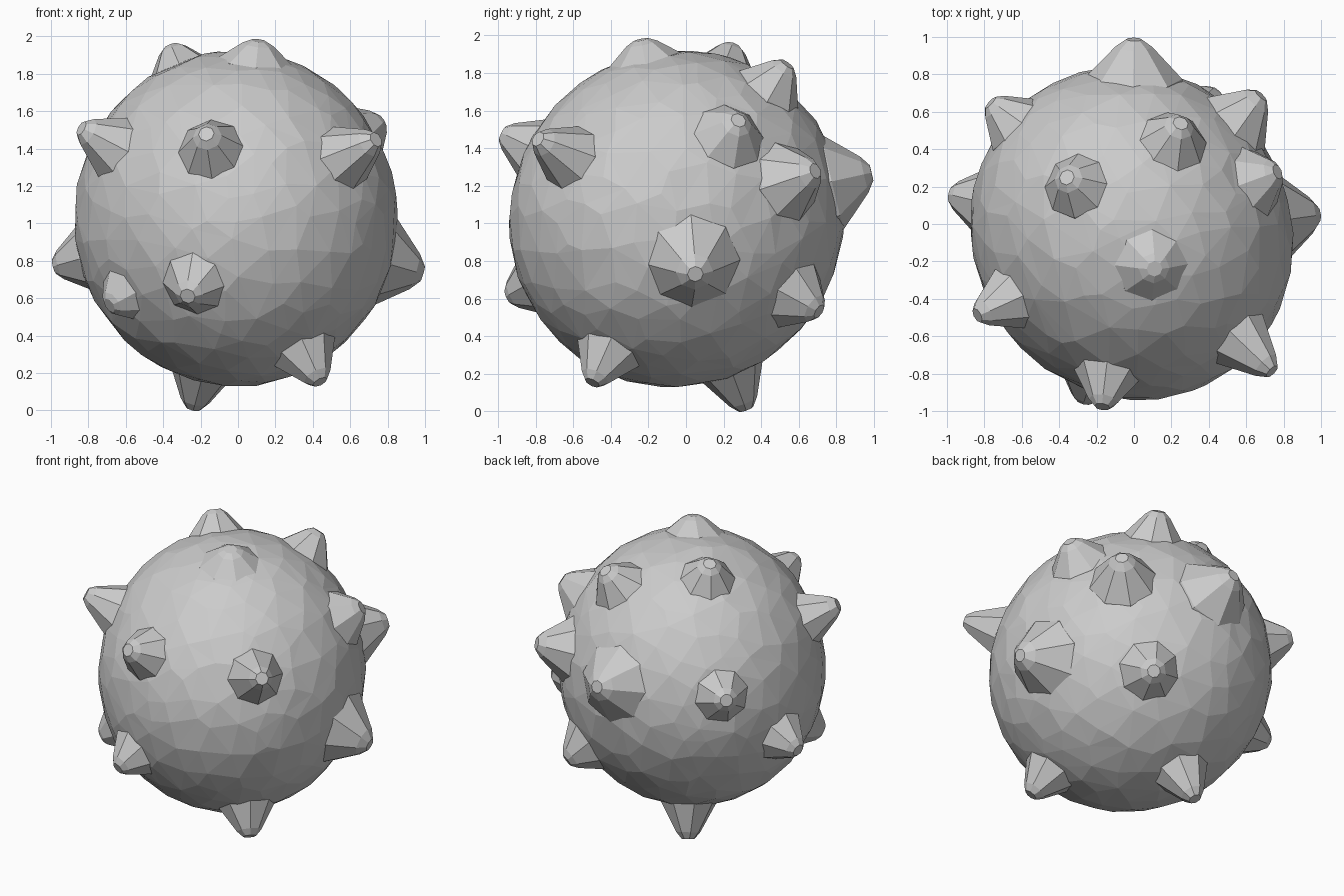
import bpy, bmesh, random
from math import sin, cos, pi, sqrt
from mathutils import Vector

if "Cube" in bpy.data.objects:
    bpy.data.objects.remove(bpy.data.objects["Cube"])

random.seed(4)
CENTRE = Vector((-0.012, -0.048, 1.025))
RADII = Vector((0.864, 0.892, 0.898))


# Distance from the centre to the body surface along a direction
def surface_distance(n):
    base = 1 / Vector(n[k] / RADII[k] for k in range(3)).length
    return base - 0.05 * n.x * n.y + 0.02 * n.y * n.z


def add_object(name, bm):
    bmesh.ops.recalc_face_normals(bm, faces=bm.faces)
    mesh = bpy.data.meshes.new(name)
    bm.to_mesh(mesh)
    bm.free()
    ob = bpy.data.objects.new(name, mesh)
    bpy.context.collection.objects.link(ob)
    return ob


# Faceted, slightly irregular round body
bm = bmesh.new()
bmesh.ops.create_icosphere(bm, subdivisions=4, radius=1)
for v in bm.verts:
    jitter = Vector([random.uniform(-0.03, 0.03) for _ in range(3)])
    n = (v.co + jitter).normalized()
    v.co = CENTRE + n * surface_distance(n) * random.uniform(0.994, 1.003)
body = add_object("body", bm)
dec = body.modifiers.new("irregular_facets", 'DECIMATE')
dec.ratio = 0.55


# Blunt eight-sided spike: tip position and radius where it meets the body
def spike(i, tip, radius):
    axis = Vector(tip) - CENTRE
    length = axis.length
    axis.normalize()
    foot = sqrt(surface_distance(axis) ** 2 - radius ** 2) - 0.008
    shoulder = foot + 0.8 * (length - foot)
    rings = [(foot - 0.06, radius * 1.06),
             (foot, radius),
             (shoulder, 0.045 + 0.25 * (radius - 0.045)),
             (length - 0.003, 0.042)]
    side = axis.orthogonal().normalized()
    up = axis.cross(side)
    bm = bmesh.new()
    loops = []
    for d, r in rings:
        loops.append([bm.verts.new(CENTRE + axis * d
                                   + (side * cos(a) + up * sin(a)) * r)
                      for a in (k * pi / 4 for k in range(8))])
    for lo, hi in zip(loops, loops[1:]):
        for k in range(8):
            bm.faces.new((lo[k], lo[k - 1], hi[k - 1], hi[k]))
    bm.faces.new(loops[0])
    bm.faces.new(loops[-1])
    add_object(f"spike_{i:02d}", bm)


SPIKES = [
    # front
    ((-0.17, -0.98, 1.48), 0.18), ((0.74, -0.79, 1.45), 0.18),
    ((-0.27, -0.95, 0.61), 0.18), ((0.44, -0.50, 0.15), 0.18),
    ((-0.84, -0.49, 1.51), 0.18), ((-0.69, -0.53, 0.56), 0.15),
    # left side and underside
    ((-0.985, 0.16, 0.77), 0.18), ((-0.24, 0.32, 0.01), 0.18),
    ((-0.77, 0.65, 1.25), 0.18),
    # top
    ((0.11, -0.24, 1.98), 0.20), ((-0.36, 0.25, 1.95), 0.18),
    ((0.25, 0.54, 1.85), 0.19),
    # right side and back, with wider feet
    ((0.99, 0.05, 0.73), 0.26), ((0.77, 0.28, 1.55), 0.20),
    ((0.68, 0.69, 1.28), 0.22), ((0.0, 0.99, 1.27), 0.26),
    ((0.43, 0.71, 0.53), 0.20),
]
for i, (tip, radius) in enumerate(SPIKES, 1):
    spike(i, tip, radius)
